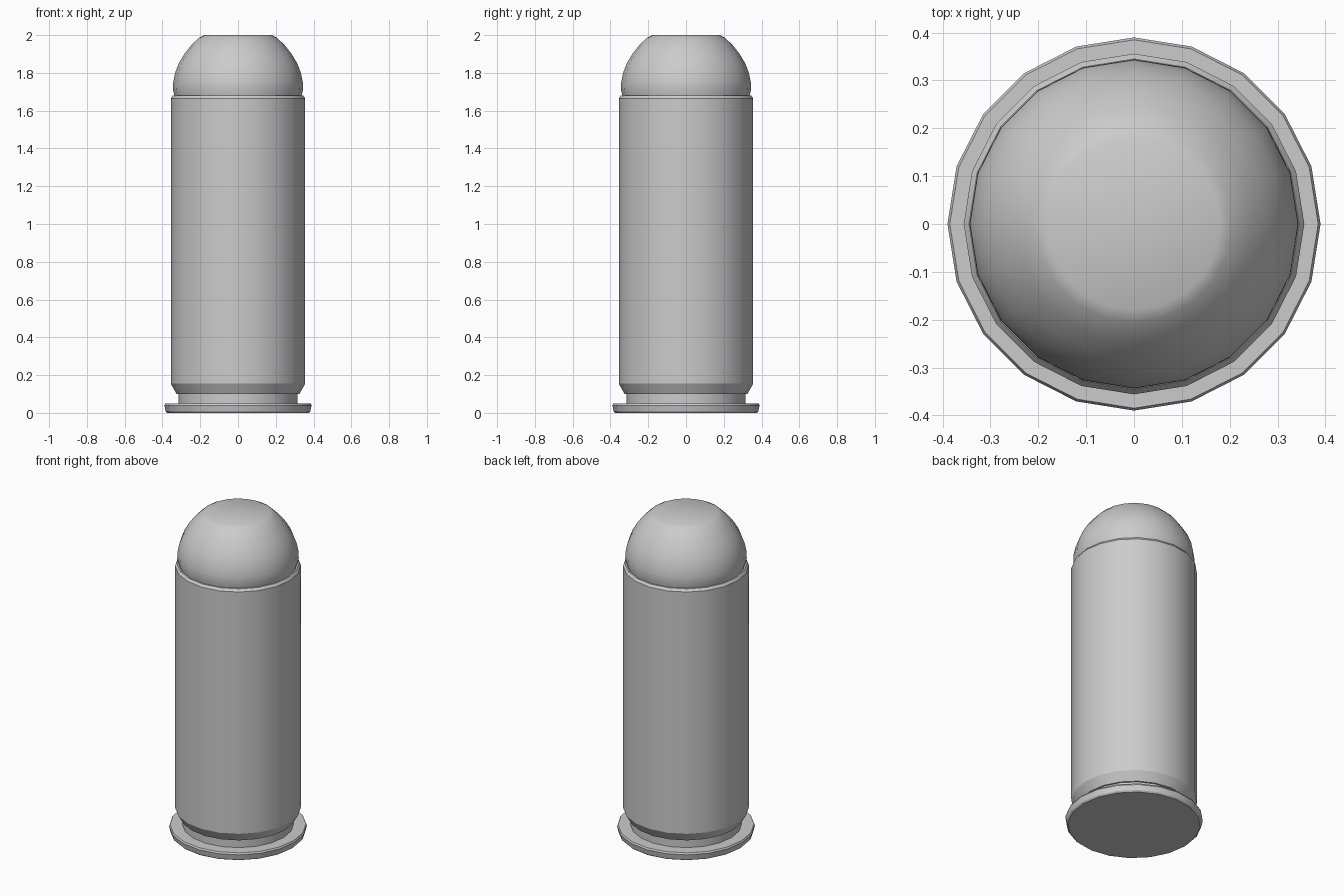
import bpy, bmesh, math

if "Cube" in bpy.data.objects:
    bpy.data.objects.remove(bpy.data.objects["Cube"])

SIDES = 20


def lathe(name, profile, smooth_angle):
    """Revolve (radius, height) points around z and close both ends."""
    bm = bmesh.new()
    rings = []
    for r, z in profile:
        rings.append([bm.verts.new((r * math.cos(2 * math.pi * i / SIDES),
                                    r * math.sin(2 * math.pi * i / SIDES), z))
                      for i in range(SIDES)])
    for low, high in zip(rings, rings[1:]):
        for i in range(SIDES):
            j = (i + 1) % SIDES
            bm.faces.new((low[i], low[j], high[j], high[i]))
    bm.faces.new(rings[0][::-1])
    bm.faces.new(rings[-1])
    mesh = bpy.data.meshes.new(name)
    bm.to_mesh(mesh)
    bm.free()
    obj = bpy.data.objects.new(name, mesh)
    bpy.context.collection.objects.link(obj)
    bpy.ops.object.select_all(action='DESELECT')
    obj.select_set(True)
    bpy.context.view_layer.objects.active = obj
    bpy.ops.object.shade_smooth_by_angle(angle=math.radians(smooth_angle))
    return obj


# Casing: rim, extractor groove, taper, straight wall and rolled mouth
lathe("casing", [
    (0.375, 0.0), (0.383, 0.008), (0.39, 0.04), (0.385, 0.05),
    (0.315, 0.05), (0.315, 0.10), (0.325, 0.10), (0.356, 0.155),
    (0.356, 1.665), (0.345, 1.68), (0.335, 1.68), (0.325, 1.66),
], 28)

# Round-nosed tip with a flat end, seated in the casing
lathe("tip", [
    (0.325, 1.62), (0.337, 1.68), (0.344, 1.71), (0.343, 1.75),
    (0.333, 1.80), (0.314, 1.85), (0.284, 1.90), (0.245, 1.95),
    (0.205, 1.987), (0.18, 2.0),
], 60)
